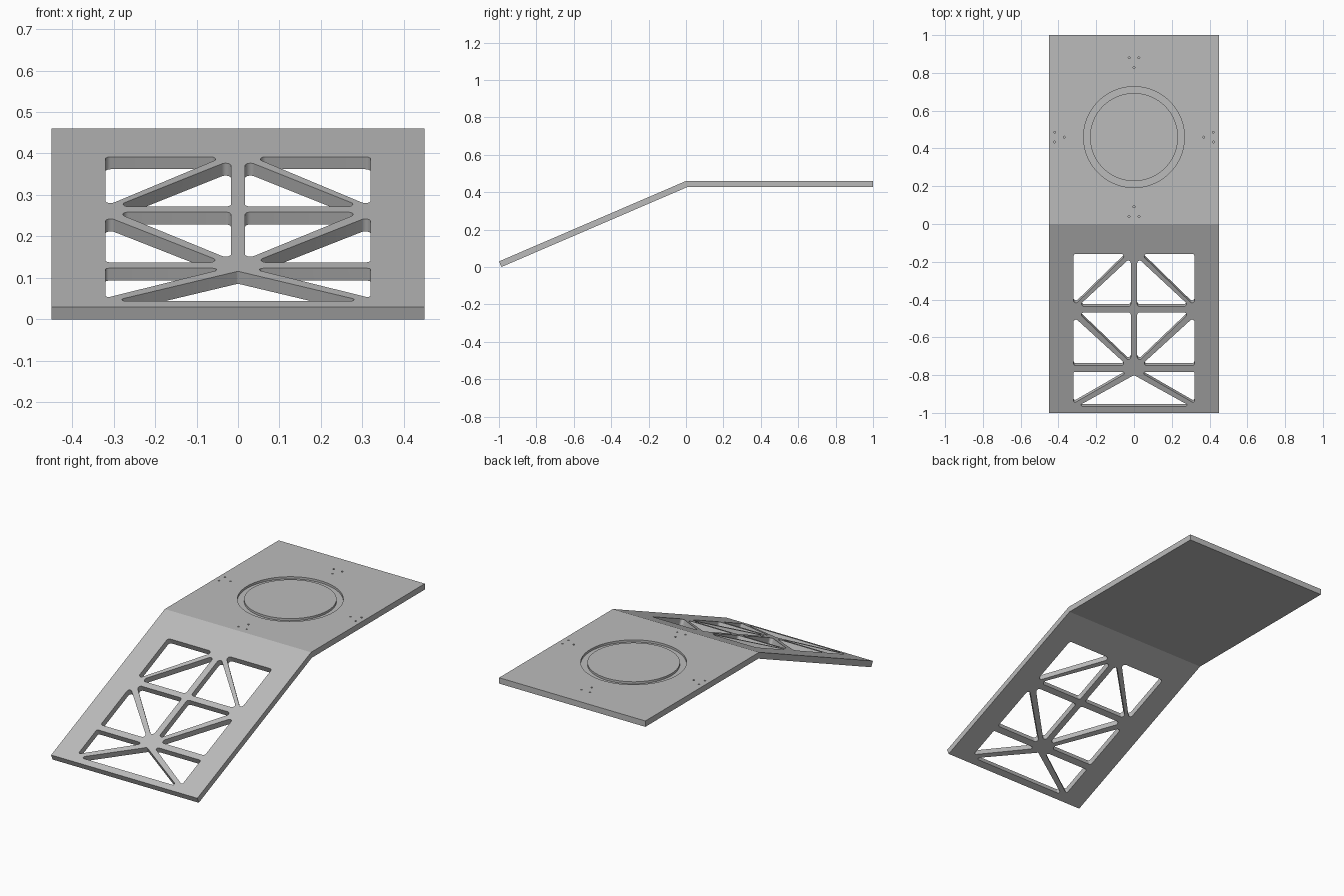
import bpy, bmesh, math
from mathutils import Vector

if "Cube" in bpy.data.objects:
    bpy.data.objects.remove(bpy.data.objects["Cube"], do_unlink=True)

TOP, HALF, THICK = 0.46, 0.45, 0.0327
TILT = math.atan(0.43)
NORMAL = Vector((0, -math.sin(TILT), math.cos(TILT)))
UP = Vector((0, 0, 1))

grey = bpy.data.materials.new("plain grey")
grey.use_nodes = True
grey.diffuse_color = (0.5, 0.5, 0.5, 1)
grey.node_tree.nodes["Principled BSDF"].inputs["Base Color"].default_value = (0.5, 0.5, 0.5, 1)


def make_object(name, bm):
    bmesh.ops.recalc_face_normals(bm, faces=bm.faces)
    mesh = bpy.data.meshes.new(name)
    bm.to_mesh(mesh)
    bm.free()
    mesh.materials.append(grey)
    obj = bpy.data.objects.new(name, mesh)
    bpy.context.scene.collection.objects.link(obj)
    return obj


def prism(bm, points, offset):
    """Closed solid between an outline and its shifted copy."""
    near = [bm.verts.new(p) for p in points]
    far = [bm.verts.new(p + offset) for p in points]
    bm.faces.new(near)
    bm.faces.new(far[::-1])
    for i in range(len(near)):
        bm.faces.new((near[i], near[i - 1], far[i - 1], far[i]))


def rounded(corners, radius, steps=8):
    """Outline of a convex polygon with each corner replaced by an arc."""
    pts = [Vector(c) for c in corners]
    out = []
    for i, p in enumerate(pts):
        a = (pts[i - 1] - p).normalized()
        b = (pts[(i + 1) % len(pts)] - p).normalized()
        half = a.angle(b) / 2
        centre = p + (a + b).normalized() * radius / math.sin(half)
        start = (p + a * radius / math.tan(half) - centre).normalized()
        end = (p + b * radius / math.tan(half) - centre).normalized()
        out += [centre + start.slerp(end, k / steps) * radius for k in range(steps + 1)]
    return out


def circle(x, y, z, r, n):
    return [Vector((x + r * math.cos(2 * math.pi * k / n), y + r * math.sin(2 * math.pi * k / n), z))
            for k in range(n)]


# Bent plate: level deck at the back, ramp sloping to the front
low = -NORMAL * THICK
profile = [(1, TOP), (0, TOP), (-1, TOP - 0.43), (-1 + low.y, TOP - 0.43 + low.z),
           (THICK * math.tan(TILT / 2), TOP - THICK), (1, TOP - THICK)]
bm = bmesh.new()
prism(bm, [Vector((-HALF, y, z)) for y, z in profile], Vector((2 * HALF, 0, 0)))
plate = make_object("bent_plate", bm)

# Truss openings in the ramp, cut square to its surface and mirrored
openings = [
    ([(-0.32, -0.158), (-0.035, -0.158), (-0.32, -0.435)], 0.013),
    ([(-0.017, -0.177), (-0.017, -0.437), (-0.297, -0.437)], 0.013),
    ([(-0.297, -0.468), (-0.017, -0.468), (-0.017, -0.735)], 0.013),
    ([(-0.32, -0.49), (-0.035, -0.75), (-0.32, -0.75)], 0.013),
    ([(-0.32, -0.783), (-0.03, -0.783), (-0.32, -0.95)], 0.008),
]
bm = bmesh.new()


def cut_ramp(corners, radius):
    outline = rounded(corners, radius)
    prism(bm, [Vector((p.x, p.y, TOP + 0.43 * p.y)) + NORMAL * 0.02 for p in outline], -NORMAL * 0.08)


for corners, radius in openings:
    for side in (1, -1):
        cut_ramp([(side * x, y) for x, y in corners], radius)
cut_ramp([(0, -0.8), (0.3, -0.966), (-0.3, -0.966)], 0.007)

# Ring groove in the deck
CENTRE_Y, DEPTH = 0.46, 0.012
loops = [[bm.verts.new(p) for p in circle(0, CENTRE_Y, TOP + dz, r, 96)]
         for r, dz in ((0.267, 0.02), (0.267, -DEPTH), (0.233, -DEPTH), (0.233, 0.02))]
for i, loop in enumerate(loops):
    after = loops[(i + 1) % 4]
    for k in range(96):
        m = (k + 1) % 96
        bm.faces.new((loop[k], loop[m], after[m], after[k]))

# Four groups of three small screw holes round the ring
for q in range(4):
    c, s = round(math.cos(q * math.pi / 2)), round(math.sin(q * math.pi / 2))
    for along, across in ((0.42, 0.026), (0.42, -0.026), (0.369, 0)):
        prism(bm, circle(along * c - across * s, CENTRE_Y + along * s + across * c, TOP + 0.02, 0.005, 18),
              -UP * (0.02 + DEPTH))

cutter = make_object("opening_cutter", bm)
cutter.hide_render = True

cut = plate.modifiers.new("openings", "BOOLEAN")
cut.operation, cut.solver, cut.object = "DIFFERENCE", "EXACT", cutter
bpy.context.view_layer.objects.active = plate
plate.select_set(True)
bpy.ops.object.modifier_apply(modifier=cut.name)
bpy.data.objects.remove(cutter, do_unlink=True)
bpy.ops.object.shade_smooth_by_angle(angle=math.radians(22))
